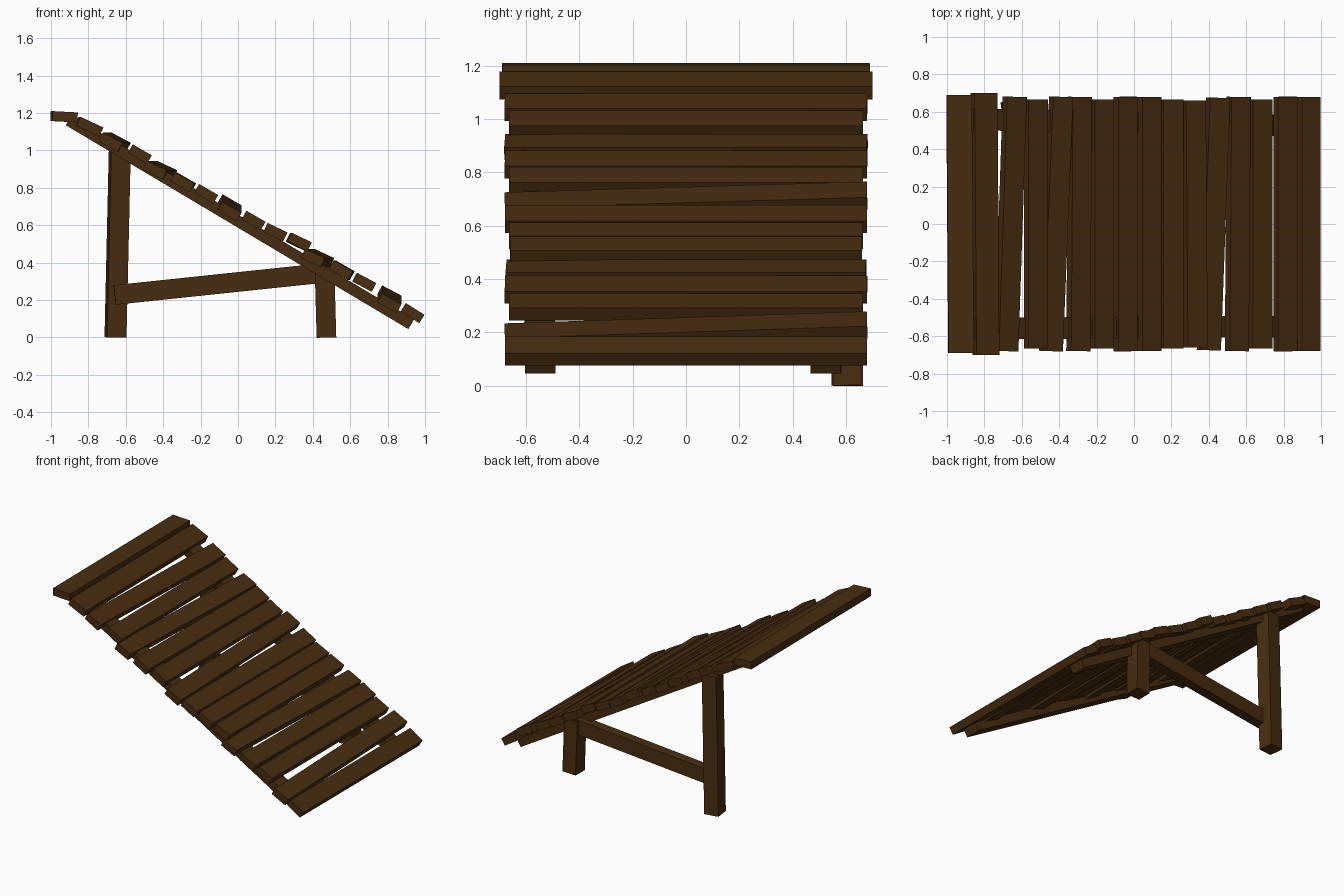
import bpy
import math
from mathutils import Vector, Matrix

cube = bpy.data.objects.get("Cube")
if cube:
    bpy.data.objects.remove(cube, do_unlink=True)

# Dark brown timber
wood = bpy.data.materials.new("dark_brown_wood")
wood.use_nodes = True
colour = (0.065, 0.026, 0.005, 1)
wood.diffuse_color = colour
shader = wood.node_tree.nodes["Principled BSDF"]
shader.inputs["Base Color"].default_value = colour
shader.inputs["Roughness"].default_value = 0.9


def timber(name, start, end, width, thickness, side):
    """Squared timber from start to end; side is the direction of its width."""
    start, end = Vector(start), Vector(end)
    along = (end - start).normalized()
    across = Vector(side)
    across = (across - along * across.dot(along)).normalized()
    up = across.cross(along)
    turn = Matrix((across, along, up)).transposed().to_4x4()
    bpy.ops.mesh.primitive_cube_add(size=1)
    obj = bpy.context.object
    obj.name = name
    size = Matrix.Diagonal((width, (end - start).length, thickness, 1))
    obj.data.transform(Matrix.Translation((start + end) / 2) @ turn @ size)
    obj.data.materials.append(wood)
    return obj


# Roof planks: x, z, half length, slope, skew along x, lift of the back end
planks = [
    (-0.93, 1.18, 0.69, 3, -0.01, 0),
    (-0.797, 1.127, 0.70, 25, -0.01, 0),
    (-0.66, 1.045, 0.68, 28, 0.045, 0),
    (-0.525, 0.98, 0.665, 30, 0, 0),
    (-0.417, 0.895, 0.68, 25, 0.055, 0),
    (-0.293, 0.83, 0.68, 30, 0.01, 0),
    (-0.17, 0.768, 0.665, 30, 0, 0),
    (-0.045, 0.693, 0.68, 30, 0, 0.04),
    (0.083, 0.625, 0.68, 30, 0, 0),
    (0.20, 0.563, 0.665, 26, 0, 0),
    (0.325, 0.51, 0.66, 26, -0.01, 0),
    (0.425, 0.425, 0.675, 25, 0.05, 0),
    (0.555, 0.36, 0.68, 30, 0.01, 0),
    (0.675, 0.295, 0.665, 28, 0, 0),
    (0.81, 0.205, 0.68, 28, 0, 0.045),
    (0.933, 0.13, 0.68, 32, 0, 0),
]
for i, (x, z, half, slope, skew, lift) in enumerate(planks):
    a = math.radians(slope)
    timber(f"roof_plank_{i + 1}",
           (x - skew / 2, -half, z - lift / 2), (x + skew / 2, half, z + lift / 2),
           0.135 if i < 2 else 0.118, 0.053, (math.cos(a), 0, -math.sin(a)))

# Sloping rafters under the planks
for name, y_top, y_low in (("front_rafter", -0.56, -0.547), ("back_rafter", 0.56, 0.525)):
    timber(name, (-0.905, y_top, 1.16), (0.925, y_low, 0.071), 0.115, 0.06, (0, 1, 0))

# Tall and short legs along the back, slightly twisted
timber("tall_leg", (-0.655, 0.605, 0), (-0.632, 0.6, 1.0), 0.105, 0.105, (1, 0.13, 0))
timber("short_leg", (0.473, 0.605, 0), (0.462, 0.6, 0.385), 0.105, 0.105, (1, 0, 0))

# Brace between the legs
timber("leg_brace", (-0.66, 0.56, 0.227), (0.46, 0.605, 0.345), 0.07, 0.105, (0, 1, 0))
